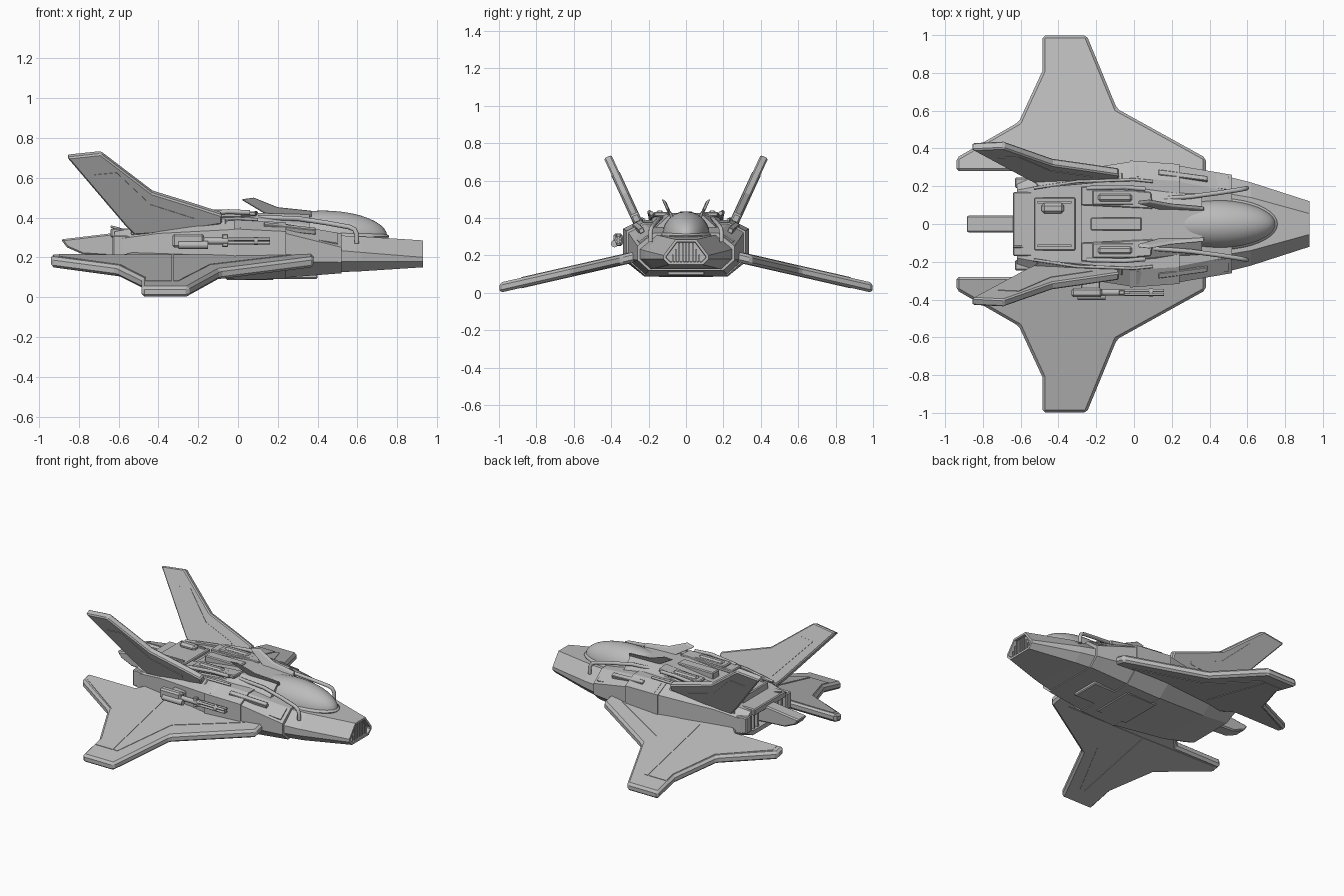
import bpy, bmesh, math
from mathutils import Vector

if "Cube" in bpy.data.objects:
    bpy.data.objects.remove(bpy.data.objects["Cube"])

grey = bpy.data.materials.new("hull_grey")
grey.diffuse_color = (0.5, 0.5, 0.5, 1)
grey.use_nodes = True
grey.node_tree.nodes["Principled BSDF"].inputs["Base Color"].default_value = grey.diffuse_color


def finish(name, bm, mirror=False, bevel=0.0, smooth=False):
    bmesh.ops.recalc_face_normals(bm, faces=bm.faces)
    me = bpy.data.meshes.new(name)
    bm.to_mesh(me)
    bm.free()
    ob = bpy.data.objects.new(name, me)
    bpy.context.collection.objects.link(ob)
    me.materials.append(grey)
    if bevel:
        b = ob.modifiers.new("bevel", 'BEVEL')
        b.width, b.segments = bevel, 1
    if mirror:
        ob.modifiers.new("mirror", 'MIRROR').use_axis = (False, True, False)
    if smooth:
        bpy.context.view_layer.objects.active = ob
        ob.select_set(True)
        bpy.ops.object.shade_smooth_by_angle(angle=math.radians(40))
        ob.select_set(False)
    return ob


def prism(name, pts, off, mirror=True, bevel=0.0):
    """Extrude a 3D outline by +-off."""
    bm, off = bmesh.new(), Vector(off)
    a = [bm.verts.new(Vector(p) - off) for p in pts]
    b = [bm.verts.new(Vector(p) + off) for p in pts]
    bm.faces.new(a)
    bm.faces.new(b)
    for i in range(len(a)):
        j = (i + 1) % len(a)
        bm.faces.new((a[i], a[j], b[j], b[i]))
    return finish(name, bm, mirror, bevel)


def box(name, x, y, z, mirror=False, bevel=0.006):
    c = (z[0] + z[1]) / 2
    pts = [(x[0], y[0], c), (x[1], y[0], c), (x[1], y[1], c), (x[0], y[1], c)]
    return prism(name, pts, (0, 0, (z[1] - z[0]) / 2), mirror, bevel)


def loft(name, sections, front=None, back=None):
    """Skin half-sections (x, [(y, z)...]); front/back = (inset, recess) of the end caps."""
    bm, rings = bmesh.new(), []
    for x, half in sections:
        full = half + [(-y, z) for y, z in reversed(half)]
        rings.append([bm.verts.new((x, y, z)) for y, z in full])
    n = len(rings[0])
    for r, s in zip(rings, rings[1:]):
        for i in range(n):
            j = (i + 1) % n
            bm.faces.new((r[i], r[j], s[j], s[i]))
    caps = [(bm.faces.new(rings[0]), back), (bm.faces.new(rings[-1]), front)]
    bmesh.ops.recalc_face_normals(bm, faces=bm.faces)
    for f, spec in caps:
        if spec:
            bmesh.ops.inset_region(bm, faces=[f], thickness=spec[0])
            bmesh.ops.inset_region(bm, faces=[f], thickness=0.002, depth=-spec[1])
    return finish(name, bm)


def tube(name, pts, r, mirror=False):
    cu = bpy.data.curves.new(name, 'CURVE')
    cu.dimensions, cu.bevel_depth, cu.bevel_resolution = '3D', r, 2
    cu.use_fill_caps = True
    sp = cu.splines.new('POLY')
    sp.points.add(len(pts) - 1)
    for p, q in zip(sp.points, pts):
        p.co = (*q, 1)
    ob = bpy.data.objects.new(name, cu)
    bpy.context.collection.objects.link(ob)
    cu.materials.append(grey)
    if mirror:
        ob.modifiers.new("mirror", 'MIRROR').use_axis = (False, True, False)
    return ob


# Main hull and stepped nose
loft("main_hull", [
    (-0.62, [(.16, .16), (.24, .20), (.24, .29), (.18, .33)]),
    (-0.40, [(.19, .12), (.27, .18), (.27, .32), (.22, .37)]),
    (-0.02, [(.22, .09), (.33, .18), (.33, .34), (.24, .385)]),
    (0.20, [(.22, .095), (.315, .18), (.315, .33), (.23, .375)]),
    (0.52, [(.20, .12), (.26, .175), (.26, .25), (.17, .32)])], back=(.03, .06))
loft("nose", [
    (0.50, [(.19, .125), (.25, .18), (.25, .235), (.16, .31)]),
    (0.62, [(.17, .13), (.22, .18), (.22, .225), (.14, .305)]),
    (0.93, [(.09, .15), (.12, .18), (.12, .20), (.055, .285)])], front=(.015, .03))
for i in range(-4, 5):
    box("nose_grille_bar", (0.89, 0.922), (i * .018 - .004, i * .018 + .004),
        (.16, .265 - max(0, abs(i) - 2) * .03), bevel=0)

# Side panel bands on the hull
loft("hull_band", [
    (-0.02, [(.222, .086), (.336, .178), (.336, .343), (.242, .388)]),
    (0.24, [(.220, .092), (.317, .178), (.317, .33), (.228, .376)])])


# Wings drooping outward, with raised panels on both faces
def wing_z(y):
    return 0.186 - 0.2286 * (y - 0.3)


def on_wing(pts, dz=0):
    return [(x, y, wing_z(y) + dz) for x, y in pts]


prism("wing", on_wing([(.38, .25), (.38, .35), (-.09, .61), (-.25, .998), (-.485, .998), (-.485, .81),
                       (-.61, .54), (-.94, .35), (-.94, .28), (-.58, .28), (-.5, .2)]),
      (0, 0, .027), bevel=.014)
for s in (-1, 1):
    prism("wing_inner_panel", on_wing([(.27, .31), (-.14, .52), (-.30, .88), (-.325, .88),
                                       (-.325, .31)], s * .027), (0, 0, .003))
    prism("wing_rear_panel", on_wing([(-.335, .31), (-.335, .88), (-.465, .88), (-.465, .81), (-.59, .53),
                                      (-.90, .345), (-.90, .30)], s * .027), (0, 0, .003))


# Canted tail fins with raised panels
def on_fin(pts, d=0):
    return [(x, 0.25 + (z - .36) * .46 + d * .91, z - d * .42) for x, z in pts]


normal = Vector((0, .91, -.42))
prism("tail_fin", on_fin([(-.86, .71), (-.69, .728), (-.43, .53), (-.22, .465), (-.08, .42), (-.08, .375),
                          (-.36, .33), (-.52, .32), (-.57, .37)]), normal * .022, bevel=.008)
for s in (-1, 1):
    prism("fin_panel", on_fin([(-.72, .625), (-.61, .635), (-.44, .475), (-.22, .405), (-.22, .39),
                               (-.49, .37)], s * .022), normal * .003)
prism("fin_root_fairing", [(-.54, .24, .32), (-.06, .27, .36), (-.06, .23, .39), (-.50, .19, .37)],
      (0, 0, .012), bevel=.005)

# Rear boom, tail block and engine openings
prism("tail_boom", [(-.89, 0, .29), (-.86, 0, .25), (-.78, 0, .215), (-.55, 0, .20), (-.55, 0, .32),
                    (-.64, 0, .32)], (0, .045, 0), False, .008)
box("tail_crossbar", (-.64, -.52), (-.17, .17), (.30, .345))
for y in (.08, .12, .16):
    box("engine_slat", (-.61, -.55), (y, y + .014), (.19, .31), True, 0)
box("tail_side_plate", (-.63, -.5), (.19, .245), (.20, .31), True)
tube("tail_antenna", [(-.56, -.12, .33), (-.60, -.12, .345), (-.64, -.12, .355)], .006)

# Canopy: stretched dome with a base rim
for name, zc, size in (("canopy", .305, (.325, .128, .13)), ("canopy_rim", .305, (.335, .14, .04))):
    bm = bmesh.new()
    bmesh.ops.create_uvsphere(bm, u_segments=40, v_segments=20, radius=1)
    for v in bm.verts:
        v.co = (v.co.x * size[0] + .425, v.co.y * size[1], v.co.z * size[2] + zc)
    finish(name, bm, smooth=True)

# Cockpit rear fairing
loft("cockpit_fairing", [
    (-.28, [(.19, .34), (.19, .37), (.14, .385)]),
    (.04, [(.20, .36), (.18, .40), (.11, .425)]),
    (.36, [(.19, .32), (.15, .36), (.09, .415)])])

# Small fins beside the canopy
prism("canopy_fin", [(.02, .115, .49), (.08, .122, .498), (.20, .10, .45), (.37, .085, .432),
                     (.37, .075, .40), (.17, .075, .40)], (0, .009, .003), bevel=.003)

# Dorsal deck parts
box("rear_hatch", (-.53, -.31), (-.14, .14), (.33, .392))
for y in (-.115, .115):
    box("hatch_rail", (-.51, -.33), (y - .006, y + .006), (.39, .402), bevel=0)
box("hatch_pod", (-.49, -.37), (.055, .11), (.38, .42), bevel=.015)
box("spine_plate", (-.23, .04), (-.035, .035), (.38, .435))
prism("deck_plate", [(-.28, .10, .40), (.10, .08, .42), (.09, .17, .42), (-.28, .20, .40)],
      (0, 0, .012), bevel=.005)
box("deck_engine_frame", (-.22, .02), (.10, .18), (.40, .428), True)
box("deck_engine_block", (-.19, -.01), (.12, .16), (.42, .44), True, .01)
tube("deck_pipe", [(-.25, .19, .41), (-.05, .195, .43), (.06, .185, .425)], .012, True)
tube("deck_edge_rail", [(-.53, .19, .37), (-.3, .225, .385), (0, .235, .395), (.1, .225, .39)], .008, True)

# Pipes looping down beside the canopy
tube("canopy_pipe", [(.10, .13, .40), (.30, .145, .395), (.45, .165, .372), (.56, .182, .352),
                     (.585, .187, .34), (.597, .19, .315), (.597, .19, .27)], .012, True)

# Shoulder vents and raised shoulder panels
prism("shoulder_vent", [(.13, .285, .353), (.39, .25, .325), (.39, .225, .338), (.13, .258, .366)],
      (0, .004, .012), bevel=.003)
prism("shoulder_panel", [(.01, .32, .345), (.50, .25, .268), (.50, .18, .32), (.01, .25, .38)],
      (0, .002, .004))

# Belly plates
box("belly_plate", (-.06, .18), (-.15, .15), (.085, .11))
box("belly_keel", (.16, .40), (-.10, .10), (.092, .14))

# Side gun on the right flank
gy, gz = -.362, .282
box("gun_body", (-.33, -.17), (gy - .025, gy + .022), (gz - .032, gz + .035), bevel=.01)
box("gun_mount", (-.28, -.18), (-.36, -.24), (gz - .02, gz + .02))
tube("gun_cylinder", [(-.30, gy - .02, gz - .02), (-.15, gy - .02, gz - .02)], .02)
tube("gun_receiver", [(-.18, gy, gz), (-.02, gy, gz)], .017)
box("gun_sight", (-.08, -.05), (gy - .012, gy + .012), (gz - .03, gz + .035), bevel=.004)
for dy, dz in ((.01, .009), (-.01, .009), (.01, -.009), (-.01, -.009)):
    tube("gun_barrel", [(-.05, gy + dy, gz + dz), (.16, gy + dy, gz + dz)], .008)
tube("gun_muzzle_ring", [(.08, gy, gz), (.10, gy, gz)], .021)
